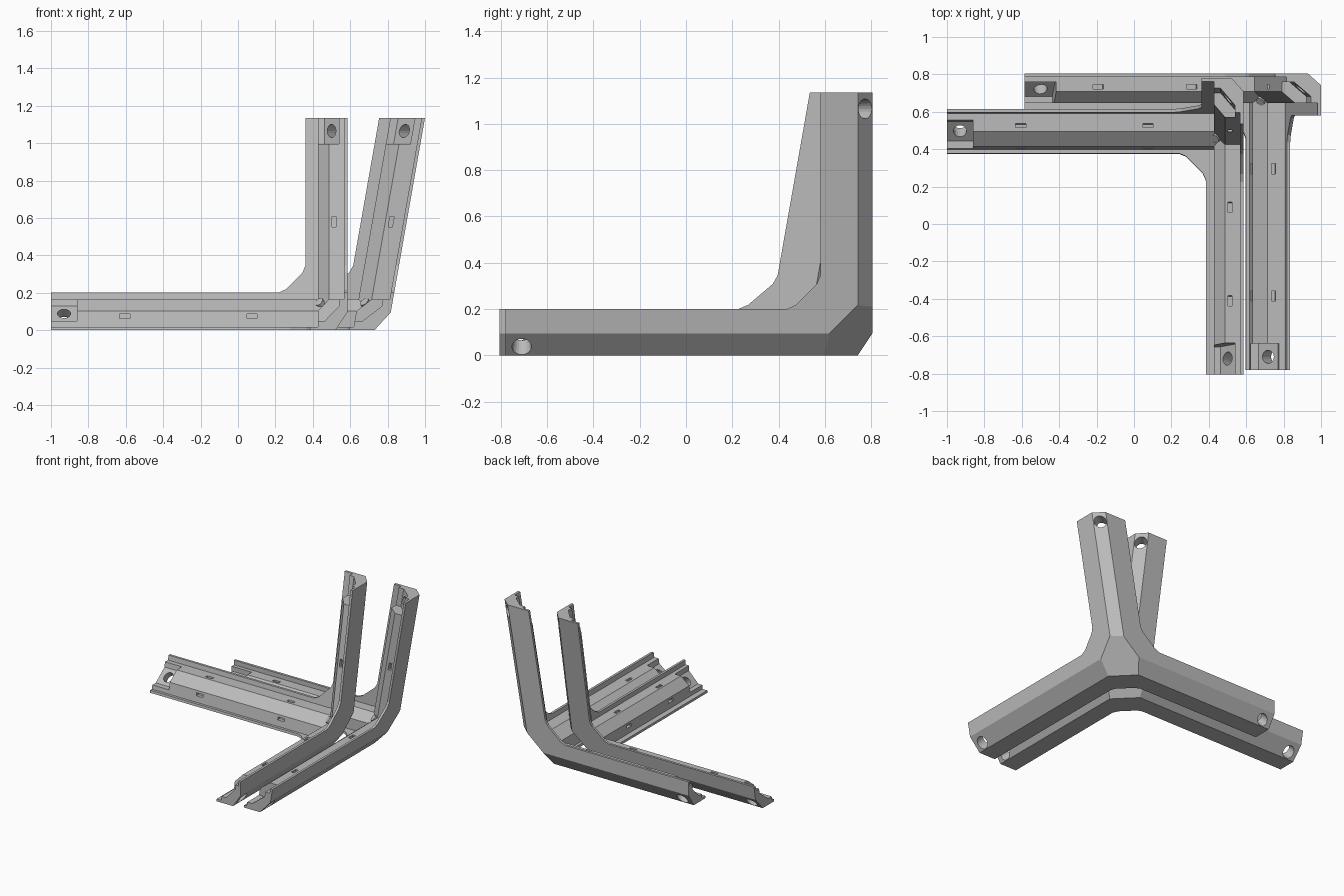
import bpy
import bmesh
from mathutils import Matrix, Vector

if "Cube" in bpy.data.objects:
    bpy.data.objects.remove(bpy.data.objects["Cube"])

LENGTH = (1.385, 1.585, 1.135)   # arm lengths along the three bracket axes
LEAN = 0.176                     # lean of the upright arm
WALL = 0.018
SCALE = (1.12, 0.96, 1.0)        # core section scale per axis
ARM_NAMES = ("long_side_arm", "cross_side_arm", "upright_arm")

grey = bpy.data.materials.new("plain_grey")
grey.use_nodes = True
grey.diffuse_color = (0.5, 0.5, 0.5, 1)
grey.node_tree.nodes["Principled BSDF"].inputs["Base Color"].default_value = (0.5, 0.5, 0.5, 1)


def place(v, swapped):
    """Bracket axes to world: shear the upright, keep side arm ends square."""
    a, b, c = v
    x = 0.80 - a + (0 if a > LENGTH[0] - 0.01 else LEAN * c)
    y = 0.805 - b
    return Vector((y - 0.22, x - 0.22, c)) if swapped else Vector((x, y, c))


def prism(bm, axis, profile, start, end):
    """Extrude a profile, given in the two other axes, along one axis."""
    j, k = [i for i in range(3) if i != axis]
    rings = []
    for along in (start, end):
        ring = []
        for p, q in profile:
            co = [0, 0, 0]
            co[axis], co[j], co[k] = along, p, q
            ring.append(bm.verts.new(co))
        rings.append(ring)
    n = len(profile)
    bm.faces.new(rings[0])
    bm.faces.new(rings[1][::-1])
    for i in range(n):
        m = (i + 1) % n
        bm.faces.new((rings[0][i], rings[1][i], rings[1][m], rings[0][m]))


def cut(bm, normal, offset):
    """Keep the side of the plane where normal . p > offset, capped."""
    n = Vector(normal)
    bmesh.ops.bisect_plane(bm, geom=bm.verts[:] + bm.edges[:] + bm.faces[:], dist=1e-5,
                           plane_co=n * (offset / n.length_squared), plane_no=n,
                           clear_inner=True)
    rim = [e for e in bm.edges if e.is_boundary]
    if rim:
        bmesh.ops.holes_fill(bm, edges=rim, sides=0)


def cut_outer(bm):
    """Bevel the outer edges and the outer corner."""
    u, v, w = 1 / 0.07, 1 / 0.063, 1 / 0.095
    for normal in ((u, v, 0), (u, 0, w), (0, v, w)):
        cut(bm, normal, 1)
    cut(bm, (1, 1, 1), 0.28)


def finish(bm, name, swapped, cutter=None):
    for v in bm.verts:
        v.co = place(v.co, swapped)
    bm.normal_update()
    bmesh.ops.recalc_face_normals(bm, faces=bm.faces[:])
    mesh = bpy.data.meshes.new(name)
    bm.to_mesh(mesh)
    bm.free()
    mesh.materials.append(grey)
    ob = bpy.data.objects.new(name, mesh)
    bpy.context.scene.collection.objects.link(ob)
    if cutter:
        mod = ob.modifiers.new("holes", "BOOLEAN")
        mod.operation = "DIFFERENCE"
        mod.solver = "EXACT"
        mod.object = cutter
    return ob


def make_cutter(name, swapped):
    bm = bmesh.new()
    for axis in range(3):
        j, k = [i for i in range(3) if i != axis]
        # tapered screw hole near the arm end
        direction = Vector((0, 0, 0))
        direction[j], direction[k] = SCALE[j], SCALE[k]
        centre = direction * 0.078
        centre[axis] = LENGTH[axis] - 0.07
        turn = direction.to_track_quat("Z", "Y").to_matrix().to_4x4()
        bmesh.ops.create_cone(bm, cap_ends=True, segments=20, radius1=0.046, radius2=0.027,
                              depth=0.2, matrix=Matrix.Translation(centre) @ turn)
        # small slots on both flat sides of the core
        for along in ((0.52, 1.02), (0.51, 1.19), (0.58,))[axis]:
            for near, far in ((j, k), (k, j)):
                pos, size = Vector((0, 0, 0)), Vector((0, 0, 0))
                pos[axis], pos[near], pos[far] = along, 0.074 * SCALE[near], 0.165 * SCALE[far]
                size[axis], size[near], size[far] = 0.055, 0.022, 0.05
                bmesh.ops.create_cube(bm, size=1, matrix=Matrix.Translation(pos)
                                      @ Matrix.Diagonal(size.to_4d()))
    ob = finish(bm, name, swapped)
    ob.hide_render = True
    ob.hide_viewport = True
    ob.display_type = "WIRE"
    return ob


# chamfered square core, and the core with a sloped seat cut into it
RIDGE = [(0, 0), (0.165, 0), (0.165, 0.102), (0.102, 0.165), (0, 0.165)]
POCKET = [(0, 0), (0.165, 0), (0.165, 0.048), (0.128, 0.048),
          (0.048, 0.128), (0.048, 0.165), (0, 0.165)]

# corner plates: name, normal axis, width of first arm, width of second arm
PLATES = (("upright_flange_side", 0, 0.20, 0.225),
          ("upright_flange_back", 1, 0.20, 0.245),
          ("base_flange", 2, 0.20, 0.205))


def make_bracket(label, swapped):
    cutter = make_cutter(label + "_hole_cutter", swapped)

    # thin flanges with a sloped gusset at the inner corner
    for name, axis, wide_j, wide_k in PLATES:
        j, k = [i for i in range(3) if i != axis]
        lj, lk = LENGTH[j], LENGTH[k]
        outline = [(0, 0), (lj, 0), (lj, wide_j), (wide_k + 0.145, wide_j),
                   (wide_k + 0.105, wide_j + 0.018), (wide_k + 0.015, wide_j + 0.108),
                   (wide_k, wide_j + 0.145), (wide_k, lk), (0, lk)]
        bm = bmesh.new()
        prism(bm, axis, outline, 0, WALL)
        cut_outer(bm)
        finish(bm, label + "_" + name, swapped, cutter)

    # chamfered arm cores with a sloped screw seat at the end
    for axis in range(3):
        j, k = [i for i in range(3) if i != axis]
        split = LENGTH[axis] - 0.14
        for part, profile, start, end in (("core", RIDGE, 0, split),
                                          ("end_seat", POCKET, split, LENGTH[axis])):
            bm = bmesh.new()
            prism(bm, axis, [(p * SCALE[j], q * SCALE[k]) for p, q in profile], start, end)
            cut_outer(bm)
            finish(bm, "_".join((label, ARM_NAMES[axis], part)), swapped, cutter)

    # solid block inside the corner
    bm = bmesh.new()
    wide, deep, tall = [0.165 * s for s in SCALE]
    prism(bm, 2, [(0, 0), (wide, 0), (wide, deep), (0, deep)], 0, tall)
    cut_outer(bm)
    cut(bm, (-1, -1, -1), -0.42)
    finish(bm, label + "_corner_block", swapped)

    # round peg on the corner block
    bm = bmesh.new()
    diagonal = Vector((1, 1, 1))
    turn = diagonal.to_track_quat("Z", "Y").to_matrix().to_4x4()
    bmesh.ops.create_cone(bm, cap_ends=True, segments=16, radius1=0.024, radius2=0.024,
                          depth=0.06, matrix=Matrix.Translation(diagonal * 0.135) @ turn)
    finish(bm, label + "_corner_peg", swapped)


make_bracket("outer_bracket", False)
make_bracket("inner_bracket", True)
